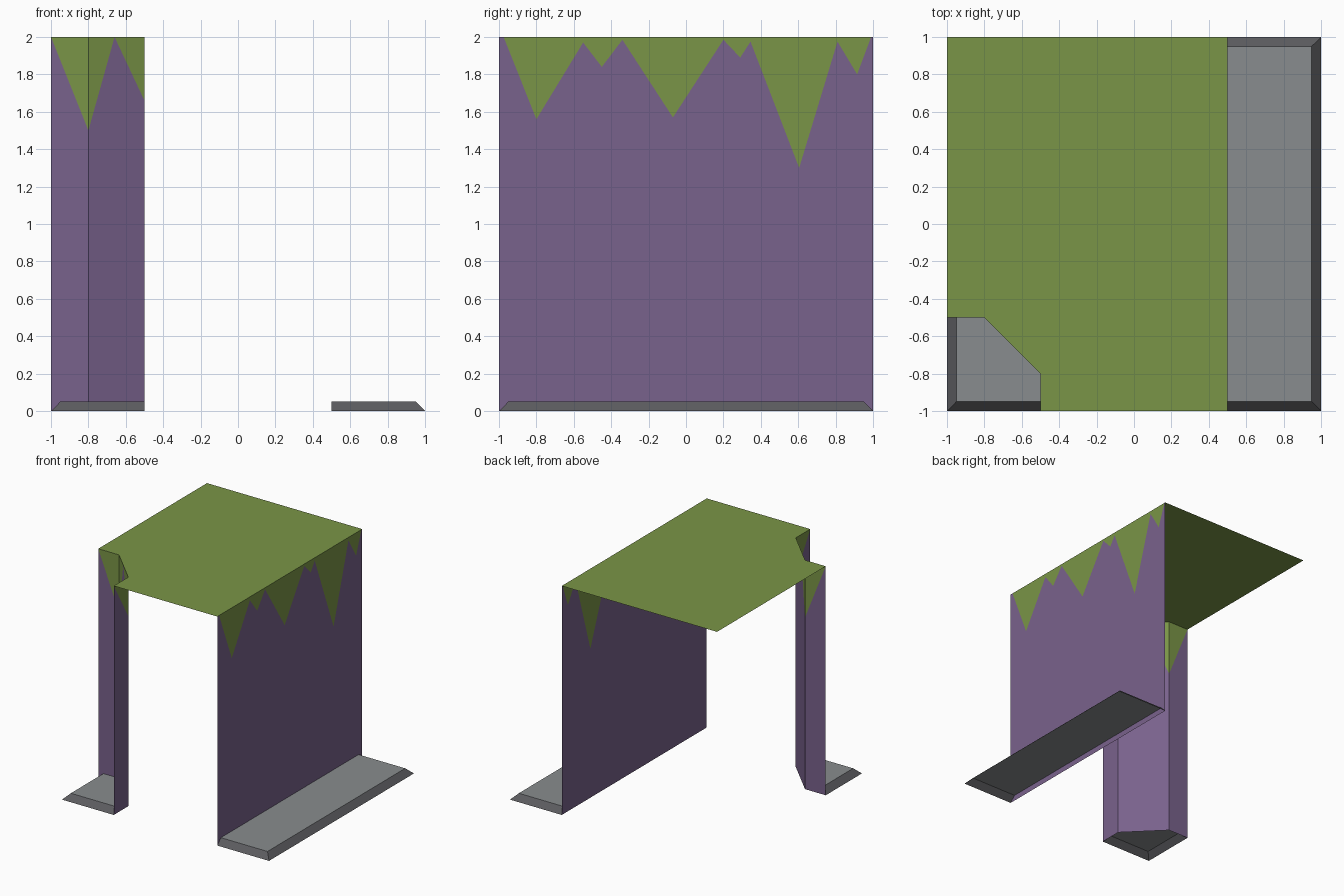
import bpy

if "Cube" in bpy.data.objects:
    bpy.data.objects.remove(bpy.data.objects["Cube"])


def material(name, rgb):
    def lin(c):
        c /= 255
        return c / 12.92 if c <= 0.04045 else ((c + 0.055) / 1.055) ** 2.4
    m = bpy.data.materials.new(name)
    m.diffuse_color = (*[lin(c) for c in rgb], 1)
    m.use_nodes = True
    m.node_tree.nodes["Principled BSDF"].inputs["Base Color"].default_value = m.diffuse_color
    return m


GRASS = material("grass green", (122, 149, 71))
ROCK = material("rock purple", (121, 98, 140))
FLOOR = material("floor grey", (136, 140, 142))
EDGE = material("edge dark grey", (92, 92, 96))

TOP, FLOOR_Z = 2.0, 0.05


def build(name, polys, mats):
    """polys: list of (points, material index)"""
    verts, faces, idx, seen = [], [], [], {}
    for pts, mi in polys:
        f = []
        for p in pts:
            key = tuple(round(c, 5) for c in p)
            if key not in seen:
                seen[key] = len(verts)
                verts.append(key)
            if seen[key] not in f:
                f.append(seen[key])
        if len(f) > 2:
            faces.append(f)
            idx.append(mi)
    me = bpy.data.meshes.new(name)
    me.from_pydata(verts, [], faces)
    for m in mats:
        me.materials.append(m)
    for poly, mi in zip(me.polygons, idx):
        poly.material_index = mi
    ob = bpy.data.objects.new(name, me)
    bpy.context.collection.objects.link(ob)
    return ob


def cliff(name, line):
    """Wall below a zigzag grass line of (x, y, z) points, grass above it."""
    polys = []
    for a, b in zip(line, line[1:]):
        polys.append(([(a[0], a[1], 0), (b[0], b[1], 0), b, a], 0))
        polys.append(([a, b, (b[0], b[1], TOP), (a[0], a[1], TOP)], 1))
    return build(name, polys, [ROCK, GRASS])


def ledge(name, outer, inner, rest=()):
    """Open-bottomed floor sheet with a sloping rim on its outer edges."""
    lo = [(x, y, 0) for x, y in outer]
    hi = [(x, y, FLOOR_Z) for x, y in inner]
    polys = [(hi + [(x, y, FLOOR_Z) for x, y in rest], 0)]
    for i in range(len(lo) - 1):
        polys.append(([lo[i], lo[i + 1], hi[i + 1], hi[i]], 1))
    return build(name, polys, [FLOOR, EDGE])


# Plateau with the chamfered corner notch
notch = [(-1, -0.5), (-0.8, -0.5), (-0.5, -0.8), (-0.5, -1)]
plateau = notch + [(0.5, -1), (0.5, 1), (-1, 1)]
build("grass_plateau", [([(x, y, TOP) for x, y in plateau], 0)], [GRASS])

# Long cliff with dripping grass
drips = [(-1, 2), (-0.975, 2), (-0.8, 1.56), (-0.55, 1.97), (-0.45, 1.84),
         (-0.34, 1.985), (-0.07, 1.57), (0.2, 1.985), (0.29, 1.89),
         (0.345, 1.975), (0.605, 1.3), (0.81, 1.975), (0.915, 1.8), (0.99, 2), (1, 2)]
cliff("long_cliff", [(0.5, y, z) for y, z in drips])

# Corner cliff around the notch
cliff("corner_cliff", [(-1, -0.5, 2), (-0.8, -0.5, 1.5), (-0.66, -0.66 + 0.02, 2),
                       (-0.5, -0.8, 1.66), (-0.5, -1, 2)])

# Low floors
ledge("long_floor", [(0.5, -1), (1, -1), (1, 1), (0.5, 1)],
      [(0.5, -0.95), (0.95, -0.95), (0.95, 0.95), (0.5, 0.95)])
ledge("corner_floor", [(-1, -0.5), (-1, -1), (-0.5, -1)],
      [(-0.95, -0.5), (-0.95, -0.95), (-0.5, -0.95)],
      rest=[(-0.5, -0.8), (-0.8, -0.5)])
